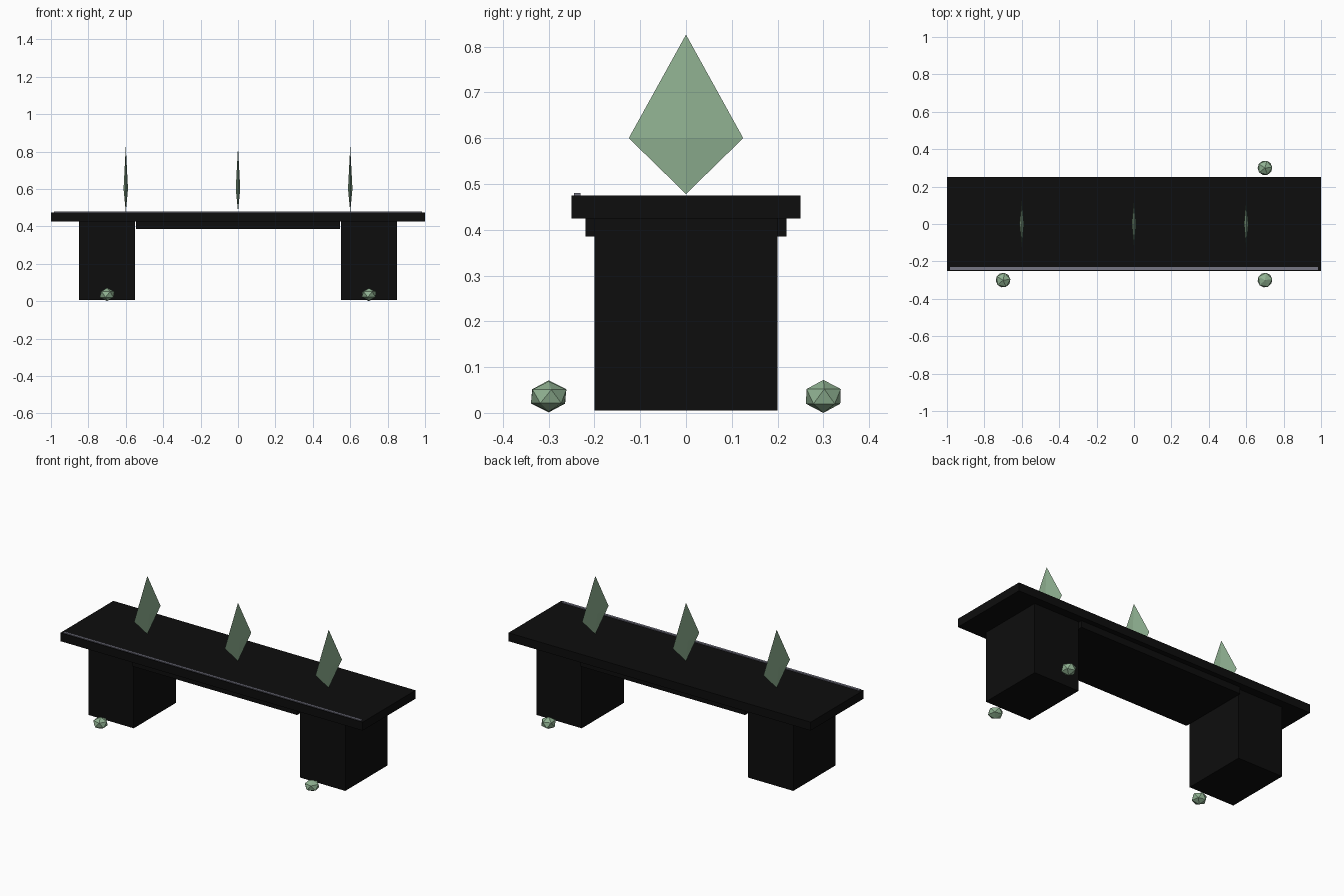
import bpy, bmesh
from mathutils import Matrix

if "Cube" in bpy.data.objects:
    bpy.data.objects.remove(bpy.data.objects["Cube"])


def material(name, rgb):
    m = bpy.data.materials.new(name)
    m.diffuse_color = (*rgb, 1.0)
    m.use_nodes = True
    m.node_tree.nodes["Principled BSDF"].inputs["Base Color"].default_value = m.diffuse_color
    return m


BLACK = material("black stone", (0.004, 0.004, 0.004))
GREY = material("grey trim", (0.18, 0.18, 0.23))
GREEN = material("pale green crystal", (0.28, 0.445, 0.288))


def finish(name, bm, mat):
    bmesh.ops.recalc_face_normals(bm, faces=bm.faces)
    mesh = bpy.data.meshes.new(name)
    bm.to_mesh(mesh)
    bm.free()
    mesh.materials.append(mat)
    obj = bpy.data.objects.new(name, mesh)
    bpy.context.collection.objects.link(obj)
    return obj


def box(name, lo, hi, mat):
    """Box between two opposite corners."""
    bm = bmesh.new()
    size = [b - a for a, b in zip(lo, hi)]
    mid = [(a + b) / 2 for a, b in zip(lo, hi)]
    bmesh.ops.create_cube(bm, size=1, matrix=Matrix.Translation(mid) @ Matrix.Diagonal((*size, 1)))
    return finish(name, bm, mat)


def crystal(name, x, bottom=0.478, waist=0.6, top=0.826, half_x=0.012, half_y=0.125):
    """Thin upright bipyramid with a diamond section."""
    bm = bmesh.new()
    ring = [bm.verts.new((x + dx, dy, waist))
            for dx, dy in ((half_x, 0), (0, half_y), (-half_x, 0), (0, -half_y))]
    for z in (bottom, top):
        tip = bm.verts.new((x, 0, z))
        for i in range(4):
            bm.faces.new((ring[i], ring[(i + 1) % 4], tip))
    return finish(name, bm, GREEN)


def pebble(name, x, y, half_z, turn):
    """Squashed icosahedron resting by a leg."""
    bm = bmesh.new()
    bmesh.ops.create_icosphere(
        bm, subdivisions=1, radius=1,
        matrix=Matrix.Translation((x, y, 0.036)) @ Matrix.Diagonal((0.044, 0.044, half_z, 1))
        @ Matrix.Rotation(turn, 4, 'Z'))
    return finish(name, bm, GREEN)


# Bench body
box("seat_slab", (-1, -0.25, 0.425), (1, 0.25, 0.475), BLACK)
box("under_seat_beam", (-0.545, -0.22, 0.385), (0.545, 0.22, 0.425), BLACK)
for side, x in (("left", -0.7), ("right", 0.7)):
    box(side + "_leg", (x - 0.15, -0.2, 0.005), (x + 0.15, 0.2, 0.425), BLACK)

# Raised trim along the front edge of the seat
box("front_trim", (-0.985, -0.245, 0.474), (0.985, -0.23, 0.48), GREY)

# Crystals standing on the seat
for side, x in (("left", -0.6), ("middle", 0.0), ("right", 0.6)):
    crystal(side + "_crystal", x)

# Small stones beside the legs
pebble("front_left_stone", -0.7, -0.3, 0.035, 0.1)
pebble("front_right_stone", 0.7, -0.3, 0.033, 0.15)
pebble("back_right_stone", 0.7, 0.3, 0.036, 0.05)
